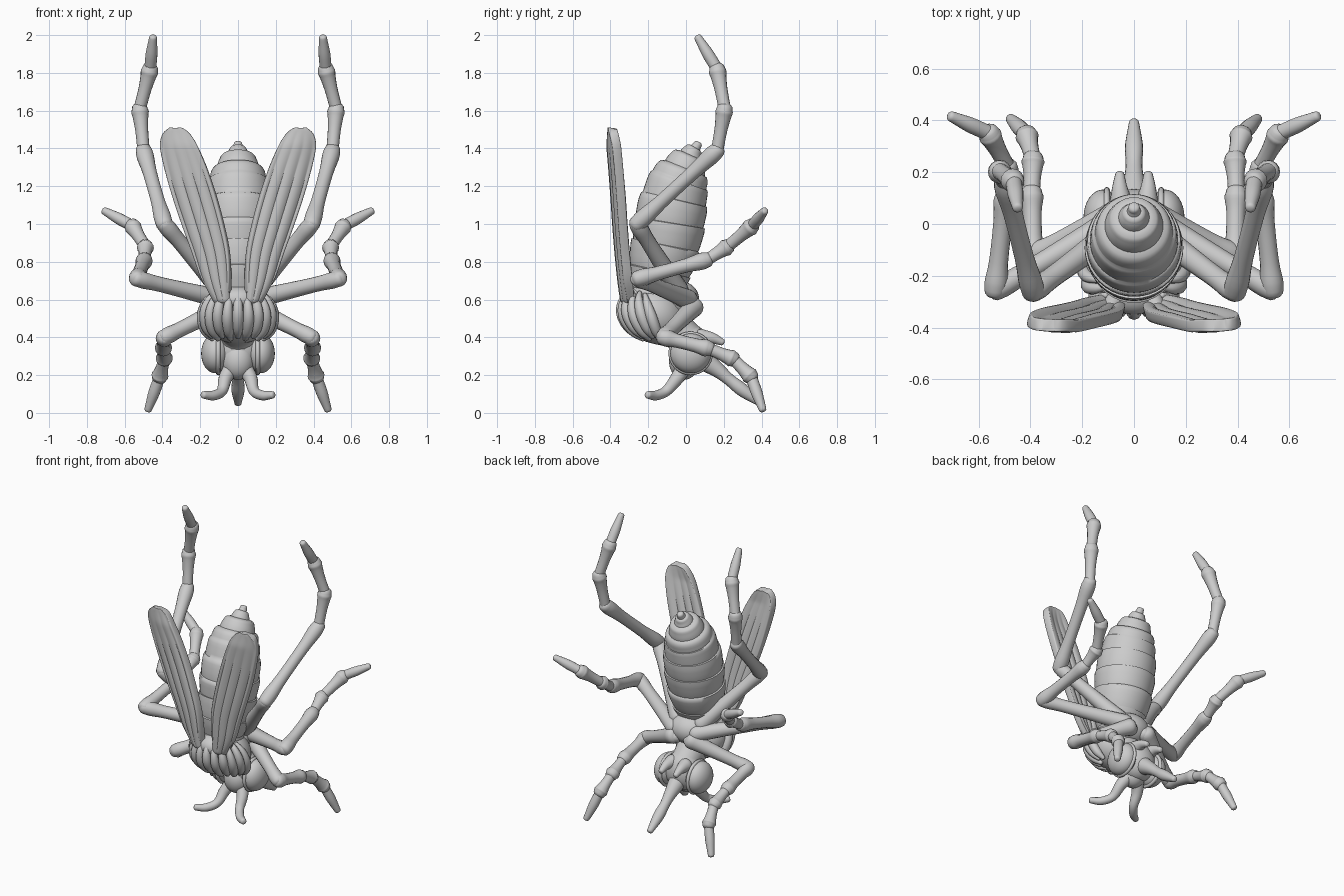
import bpy, bmesh, math
from mathutils import Vector

if "Cube" in bpy.data.objects:
    bpy.data.objects.remove(bpy.data.objects["Cube"])


def finish(name, bm, mirror=False, subsurf=0, solid=0, angle=50):
    bmesh.ops.recalc_face_normals(bm, faces=bm.faces)
    me = bpy.data.meshes.new(name)
    bm.to_mesh(me)
    bm.free()
    ob = bpy.data.objects.new(name, me)
    bpy.context.collection.objects.link(ob)
    if solid:
        m = ob.modifiers.new("thickness", 'SOLIDIFY')
        m.thickness, m.offset = solid, 0
    if mirror:
        ob.modifiers.new("mirror", 'MIRROR').use_mirror_merge = False
    if subsurf:
        m = ob.modifiers.new("smooth", 'SUBSURF')
        m.levels = m.render_levels = subsurf
    bpy.ops.object.select_all(action='DESELECT')
    ob.select_set(True)
    bpy.context.view_layer.objects.active = ob
    bpy.ops.object.shade_smooth_by_angle(angle=math.radians(angle))
    return ob


def spline(pts, radii, n=5):
    """Catmull-Rom resampling of a path and its radii."""
    q = [Vector((*p, r)) for p, r in zip(pts, radii)]
    q = [2 * q[0] - q[1]] + q + [2 * q[-1] - q[-2]]
    out = []
    for i in range(1, len(q) - 2):
        a, b, c, d = q[i - 1:i + 3]
        for k in range(n):
            t = k / n
            out.append(0.5 * (2 * b + (c - a) * t + (2 * a - 5 * b + 4 * c - d) * t * t
                              + (3 * b - a - 3 * c + d) * t ** 3))
    out.append(q[-2])
    return [v.xyz for v in out], [v.w for v in out]


def loft(bm, pts, radii, sides=16, domed=0.72):
    """Round tube along a path with soft domed ends."""
    pts = [Vector(p) for p in pts]
    d0, d1 = (pts[0] - pts[1]).normalized(), (pts[-1] - pts[-2]).normalized()
    r0, r1 = radii[0], radii[-1]
    dome = ((0.49 * domed, 0.92), (0.83 * domed, 0.7), (domed, 0.35))
    pts = [pts[0] + d0 * r0 * a for a, _ in dome[::-1]] + pts + [pts[-1] + d1 * r1 * a for a, _ in dome]
    radii = [r0 * b for _, b in dome[::-1]] + list(radii) + [r1 * b for _, b in dome]
    span = pts[-1] - pts[0]
    k = min(range(3), key=lambda i: abs(span[i]))
    ref = Vector([1.0 if i == k else 0.0 for i in range(3)])
    rings = []
    for i, (p, r) in enumerate(zip(pts, radii)):
        t = (pts[min(i + 1, len(pts) - 1)] - pts[max(i - 1, 0)]).normalized()
        u = t.cross(ref).normalized()
        v = t.cross(u)
        rings.append([bm.verts.new(p + r * (u * math.cos(a) + v * math.sin(a)))
                      for a in (2 * math.pi * j / sides for j in range(sides))])
    for a, b in zip(rings, rings[1:]):
        for j in range(sides):
            bm.faces.new((a[j], a[(j + 1) % sides], b[(j + 1) % sides], b[j]))
    bm.faces.new(rings[0])
    bm.faces.new(rings[-1])


def tube(name, pts, radii, mirror=False):
    bm = bmesh.new()
    loft(bm, *spline(pts, radii))
    return finish(name, bm, mirror)


def ball(name, c, r, mirror=False, tilt=0):
    bm = bmesh.new()
    bmesh.ops.create_uvsphere(bm, u_segments=32, v_segments=20, radius=1)
    ca, sa = math.cos(tilt), math.sin(tilt)
    for v in bm.verts:
        x, y, z = (v.co[i] * r[i] for i in range(3))
        v.co = (c[0] + x, c[1] + y * ca - z * sa, c[2] + y * sa + z * ca)
    return finish(name, bm, mirror)


# Abdomen: overlapping rings along a curved axis, then three small stepped end rings
axis = [(0, -.17, .60), (0, -.14, .75), (0, -.105, .90), (0, -.08, 1.05), (0, -.045, 1.2), (0, -.015, 1.28)]
path, rad = spline(axis, [.11, .165, .182, .185, .163, .137], 10)
bands = [0, 10, 19, 27, 35, 43, 50]
P, R = [], []
for a, b in zip(bands, bands[1:]):
    for k in range(6):
        f = a + (b - a) * k / 5
        i = min(int(f), len(path) - 2)
        R.append((rad[i] + (rad[i + 1] - rad[i]) * (f - i)) * (0.97, .99, 1.0, 1.015, 1.025, 1.02)[k])
        P.append(path[i].lerp(path[i + 1], f - i) + (path[i + 1] - path[i]).normalized() * 0.003 * (k == 0))
bm = bmesh.new()
loft(bm, P, R, 40, .2)
loft(bm, *spline([(0, -.02, 1.26), (0, 0, 1.31), (0, .018, 1.35)], [.118, .11, .094]), 32, .2)
loft(bm, *spline([(0, .012, 1.33), (0, .028, 1.37), (0, .042, 1.395)], [.07, .058, .045]), 24, .3)
loft(bm, *spline([(0, .04, 1.39), (0, .055, 1.41), (0, .062, 1.422)], [.032, .025, .023]), 16, .6)
finish("abdomen", bm, angle=60)

# Thorax with underside and neck
TC, TR = Vector((0, -.165, .52)), Vector((.185, .17, .15))
ball("thorax", TC, TR, tilt=-.5)
ball("thorax_underside", (0, -.04, .60), (.13, .11, .10))
ball("waist", (0, -.16, .63), (.13, .14, .085))
ball("back_shield", (0, -.26, .60), (.11, .09, .07))
tube("neck", [(0, -.12, .48), (0, -.03, .42), (0, .03, .36)], [.13, .095, .10])

# Ridged tufts running over the back of the thorax
bm = bmesh.new()
for j in range(11):
    a = math.radians(-85 + 17 * j)
    pts = []
    for k in range(7):
        e = math.radians(50 - 17 * k + 7 * (j % 2))
        pts.append((TC.x + .19 * math.sin(a) * math.cos(e) ** .7,
                    TC.y - .165 * math.cos(a) * math.cos(e) + .05 * (1 - math.sin(e)) - .055,
                    TC.z + .15 * math.sin(e) - .01))
    loft(bm, *spline(pts, [.012, .02, .026, .03, .029, .025, .014], 3), 10)
finish("thorax_tufts", bm)

# Head, eyes, mouthparts and feelers
ball("head", (0, .03, .335), (.12, .105, .13))
ball("face", (0, -.01, .275), (.085, .08, .10))
ball("eye", (.12, .025, .315), (.075, .108, .105), True)
bm = bmesh.new()
ring = [(.105, .025 + .106 * math.cos(t), .315 + .104 * math.sin(t))
        for t in (2 * math.pi * i / 32 for i in range(33))]
loft(bm, ring, [.012] * 33, 8)
finish("eye_rim", bm, True)
tube("antenna", [(.035, -.01, .24), (.068, -.05, .18), (.085, -.105, .115), (.13, -.16, .092), (.18, -.2, .095)],
     [.042, .036, .028, .026, .02], True)
tube("palp", [(.05, .08, .40), (.055, .14, .395), (.055, .19, .375)], [.045, .03, .018], True)
tube("proboscis", [(0, .08, .29), (0, .17, .225), (0, .23, .175), (0, .30, .12), (0, .39, .055)],
     [.06, .04, .032, .035, .02])

# Wings: ridged blades; rows of (z, inner x, outer x, y)
rows = [(.58, .05, .11, -.31), (.70, .04, .19, -.325), (.85, .045, .245, -.34), (1.0, .075, .30, -.352),
        (1.15, .115, .35, -.362), (1.30, .165, .39, -.375), (1.41, .212, .410, -.386),
        (1.47, .248, .402, -.393), (1.498, .278, .38, -.397), (1.508, .31, .352, -.398)]
a, za = spline([(r[1], r[2], r[3]) for r in rows], [r[0] for r in rows], 4)
bm = bmesh.new()
N = 28
grid = []
for q, z in zip(a, za):
    fade = max(0, min(1, (1.5 - z) / .35))
    tip = max(0, min(1, (1.515 - z) / .1))
    line = []
    for j in range(N + 1):
        v = j / N
        y = q.z - .016 * tip * math.sin(math.pi * v) - .006 * fade * math.cos(v * 8 * math.pi)
        y += .03 * (v - .5) * tip + .008
        line.append(bm.verts.new((q.x + (q.y - q.x) * v, y, z)))
    grid.append(line)
for r, s in zip(grid, grid[1:]):
    for j in range(N):
        bm.faces.new((r[j], r[j + 1], s[j + 1], s[j]))
finish("wing", bm, True, subsurf=1, solid=.048)
tube("wing_root", [(.06, -.22, .56), (.07, -.29, .60), (.09, -.325, .66)], [.04, .045, .03], True)


# Legs: each segment is a tapered tube that flares at the joint
def leg(name, joints, r):
    bm = bmesh.new()
    n = len(joints) - 1
    for i in range(n):
        p, q = Vector(joints[i]), Vector(joints[i + 1])
        if i == n - 1:
            prof = [(0, .75), (.2, .75), (.5, .74), (.8, .6), (1, .5)]
        elif i == 0:
            prof = [(0, 1.3), (.15, 1.2), (.45, 1.05), (.75, .97), (.92, 1.08), (1, 1.0)]
        elif i == 1:
            prof = [(0, 1.05), (.1, 1.1), (.3, .9), (.7, .9), (.92, 1.1), (1, 1.0)]
        else:
            prof = [(0, .8), (.15, .78), (.5, .82), (.8, .98), (.92, 1.1), (1, 1.0)]
        loft(bm, *spline([p.lerp(q, t) for t, _ in prof], [r * s for _, s in prof], 3))
    finish(name, bm, True)


leg("hind_leg", [(.09, -.04, .65), (.39, -.26, 1.0), (.50, .165, 1.39), (.52, .205, 1.61),
                 (.465, .165, 1.82), (.45, .065, 1.985)], .042)
leg("middle_leg", [(.08, .01, .60), (.535, -.255, .71), (.495, .11, .81), (.49, .22, .88),
                   (.56, .35, .99), (.705, .415, 1.068)], .041)
leg("front_leg", [(.07, .04, .56), (.39, -.12, .40), (.395, .12, .34), (.39, .25, .285),
                  (.415, .345, .19), (.475, .405, .02)], .041)

# Hip bulges under the thorax
for name, c in (("hind_hip", (.085, -.05, .65)), ("middle_hip", (.08, .005, .61)), ("front_hip", (.065, .03, .555))):
    ball(name, c, (.055, .05, .045), True)
